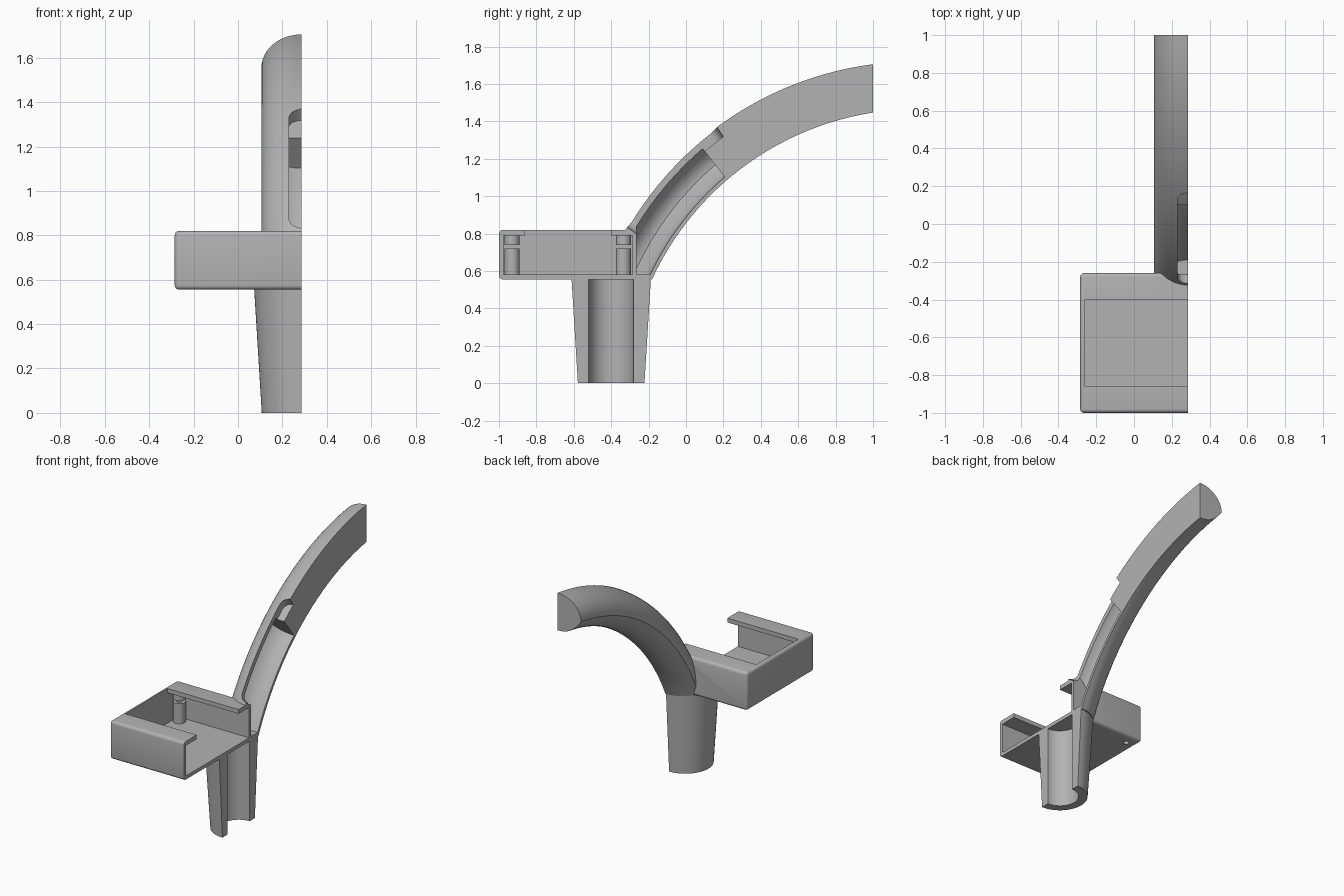
import bpy, bmesh
from math import sin, cos, pi, radians, sqrt

CUT = 0.285          # x of the flat section plane
if "Cube" in bpy.data.objects:
    bpy.data.objects.remove(bpy.data.objects["Cube"], do_unlink=True)

grey = bpy.data.materials.new("plain grey")
grey.use_nodes = True
grey.diffuse_color = (0.45, 0.45, 0.45, 1)
grey.node_tree.nodes["Principled BSDF"].inputs["Base Color"].default_value = grey.diffuse_color


def to_object(name, bm):
    bmesh.ops.recalc_face_normals(bm, faces=bm.faces)
    mesh = bpy.data.meshes.new(name)
    bm.to_mesh(mesh)
    bm.free()
    mesh.materials.append(grey)
    obj = bpy.data.objects.new(name, mesh)
    bpy.context.collection.objects.link(obj)
    return obj


def block(name, x, y, z, bevel=0):
    bm = bmesh.new()
    bmesh.ops.create_cube(bm, size=1)
    for v in bm.verts:
        v.co = [lo + (c + 0.5) * (hi - lo) for c, (lo, hi) in zip(v.co, (x, y, z))]
    if bevel:
        bmesh.ops.bevel(bm, geom=bm.edges[:], offset=bevel, segments=4,
                        profile=0.5, affect='EDGES')
    return to_object(name, bm)


def rod(name, x, y, z0, z1, r0, r1, sides=48):
    bm = bmesh.new()
    bmesh.ops.create_cone(bm, cap_ends=True, segments=sides,
                          radius1=r0, radius2=r1, depth=z1 - z0)
    bmesh.ops.translate(bm, verts=bm.verts, vec=(x, y, (z0 + z1) / 2))
    return to_object(name, bm)


def arm_point(angle, x, f):
    """f = 0 on the inner curve of the arm, 1 on its outer curve."""
    c, s = cos(radians(angle)), sin(radians(angle))
    inner = (1.24 + 1.565 * c, -0.1 + 1.565 * s)
    outer = (1.23 + 1.79 * c, -0.07 + 1.79 * s)
    y, z = (i + f * (o - i) for i, o in zip(inner, outer))
    return (CUT + x, y, z)


def sweep(name, a0, a1, steps, section):
    """Loft closed sections along the arm curve."""
    bm = bmesh.new()
    rings = []
    for i in range(steps + 1):
        a = a0 + (a1 - a0) * i / steps
        rings.append([bm.verts.new(arm_point(a, x, f)) for x, f in section(i / steps)])
    for r, q in zip(rings, rings[1:]):
        for k in range(len(r)):
            n = (k + 1) % len(r)
            bm.faces.new((r[k], r[n], q[n], q[k]))
    bm.faces.new(rings[0])
    bm.faces.new(rings[-1])
    return to_object(name, bm)


def lens(width, low, high):
    """Domed top over a shallow curved underside, meeting at sharp corners."""
    mid = low + 0.41 * (high - low)
    n = 24
    top = [(width * cos(pi * i / n), mid + (high - mid) * sin(pi * i / n)) for i in range(n + 1)]
    under = [-cos(pi * i / n) for i in range(1, n)]
    return top + [(width * u, low + (mid - low) * abs(u) ** 2.5) for u in under]


def slot_section(t):
    # window outline with rounded ends
    length, r = 0.72, 0.055
    d = min(t, 1 - t) * length
    w = r if d >= r else sqrt(max(r * r - (r - d) ** 2, 0.00002))
    return [(-w, 0.76), (w, 0.76), (w, 1.3), (-w, 1.3)]


def boolean(obj, cutters):
    bpy.context.view_layer.objects.active = obj
    for cutter in cutters:
        mod = obj.modifiers.new("cut", 'BOOLEAN')
        mod.operation = 'DIFFERENCE'
        mod.solver = 'EXACT'
        mod.object = cutter
        bpy.ops.object.modifier_apply(modifier=mod.name)


# Cutters
half = block("half_cutter", (CUT, 2), (-2, 2), (-1, 3))
cavity = block("cavity_cutter", (-0.26, 0.83), (-0.975, -0.285), (0.58, 0.79))
opening = block("opening_cutter", (-0.26, 0.83), (-0.86, -0.40), (0.7, 1))
below = block("below_cutter", (-1, 2), (-2, 2), (-1, 0.555))
beyond = block("beyond_cutter", (-1, 2), (1, 2), (0, 3))
floor = block("floor_cutter", (-1, 2), (-2, 2), (-1, 0.582))
ahead = block("ahead_cutter", (-1, 2), (-2, -0.265), (-1, 3))
bore = rod("bore_cutter", CUT, -0.4, -0.1, 0.555, 0.12, 0.12)
hollow = sweep("hollow_cutter", 165, 130.7, 40, lambda t: lens(0.145, 0.08, 0.87))
boolean(hollow, [floor, ahead])
slot = sweep("slot_cutter", 149.7, 126.5, 64, slot_section)
port = rod("port_cutter", 0, 0, -0.04, 0.04, 0.085, 0.085)
for v in port.data.vertices:
    x, y, z = v.co
    v.co = (x + CUT, z - 0.275, y + 0.685)

# Shallow tray with overhanging lips
case = block("case", (-0.285, 0.855), (-1, -0.26), (0.555, 0.82), 0.02)
boolean(case, [cavity, opening, hollow, slot, port])

# Curved arm
arm = sweep("arm", 165, 88, 72, lambda t: lens(0.18, 0, 1))
boolean(arm, [below, beyond, cavity, hollow, slot, port, half])

# Tapered socket under the case
socket = rod("socket", CUT, -0.4, 0, 0.556, 0.178, 0.212, 64)
boolean(socket, [bore, half])

# Screw posts, with a pin hole through the floor
parts = [case, arm, socket]
pins = []
for label, y in (("front", -0.93), ("back", -0.335)):
    pin = rod(label + "_pin_cutter", -0.215, y, 0.5, 0.76, 0.018, 0.018, 24)
    lower = rod(label + "_lower_post", -0.215, y, 0.57, 0.72, 0.04, 0.04, 32)
    upper = rod(label + "_upper_post", -0.215, y, 0.738, 0.8, 0.04, 0.04, 32)
    boolean(lower, [pin])
    boolean(case, [pin])
    parts += [lower, upper]
    pins.append(pin)
boolean(case, [half])

for tool in [half, cavity, opening, below, beyond, floor, ahead, bore, hollow, slot, port] + pins:
    bpy.data.objects.remove(tool, do_unlink=True)

bpy.ops.object.select_all(action='DESELECT')
for p in parts:
    p.select_set(True)
bpy.context.view_layer.objects.active = case
bpy.ops.object.shade_smooth_by_angle(angle=radians(30))
